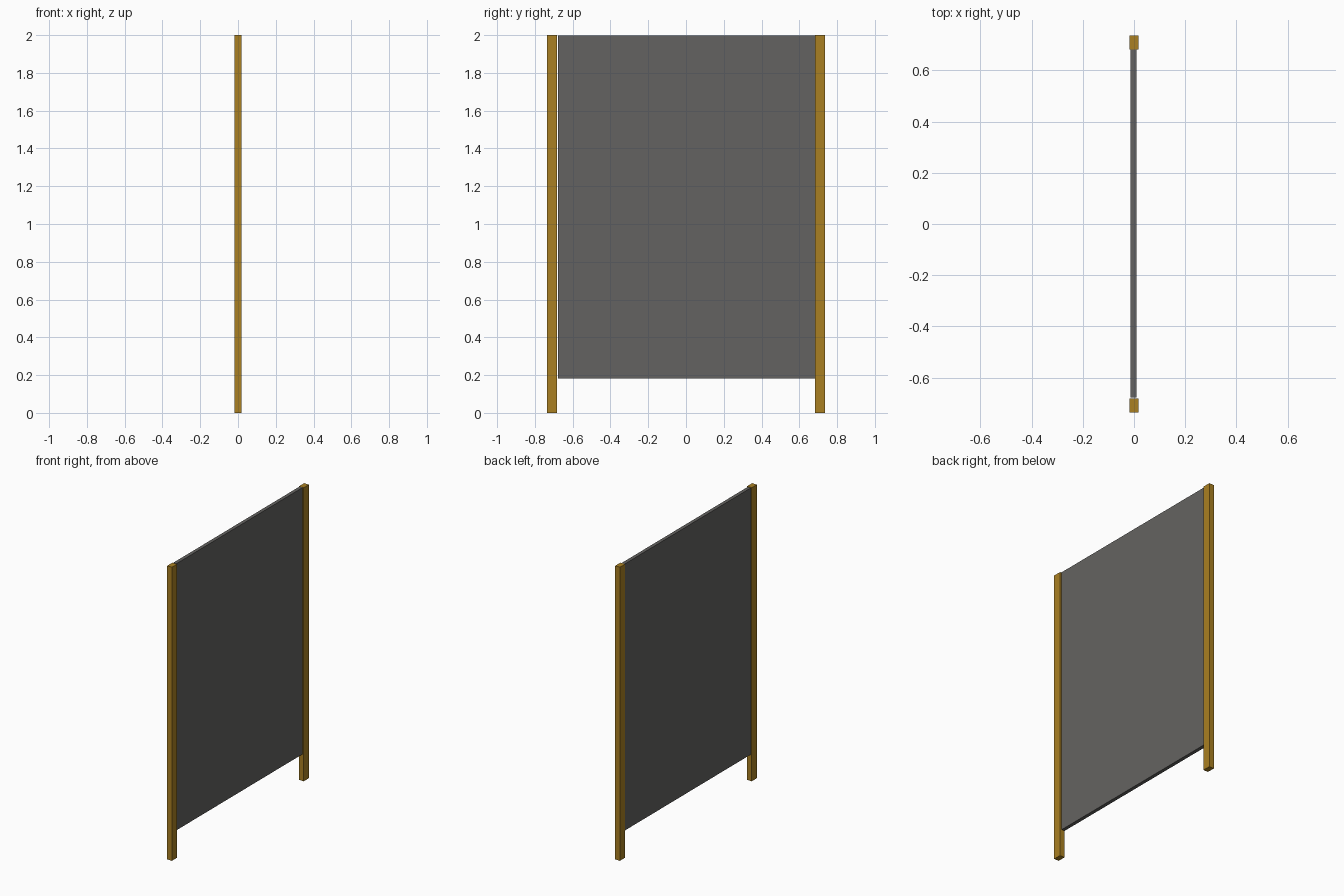
import bpy

if "Cube" in bpy.data.objects:
    bpy.data.objects.remove(bpy.data.objects["Cube"])


def material(name, rgb):
    m = bpy.data.materials.new(name)
    m.diffuse_color = (*rgb, 1.0)
    m.use_nodes = True
    m.node_tree.nodes["Principled BSDF"].inputs["Base Color"].default_value = m.diffuse_color
    return m


def box(name, lo, hi, mat):
    """Axis-aligned box between two corners."""
    bpy.ops.mesh.primitive_cube_add(size=1, location=[(a + b) / 2 for a, b in zip(lo, hi)])
    ob = bpy.context.object
    ob.name = name
    ob.scale = [b - a for a, b in zip(lo, hi)]
    bpy.ops.object.transform_apply(location=False, rotation=False, scale=True)
    ob.data.materials.append(mat)
    return ob


gold = material("golden wood", (0.40, 0.216, 0.016))
grey = material("dark grey", (0.127, 0.124, 0.119))

# Two upright posts
box("front_post", (-0.018, -0.737, 0), (0.018, -0.682, 2), gold)
box("back_post", (-0.018, 0.682, 0), (0.018, 0.737, 2), gold)

# Thin panel between the posts, raised off the ground and set slightly to one side
box("panel", (-0.014, -0.677, 0.183), (0.01, 0.684, 1.999), grey)
